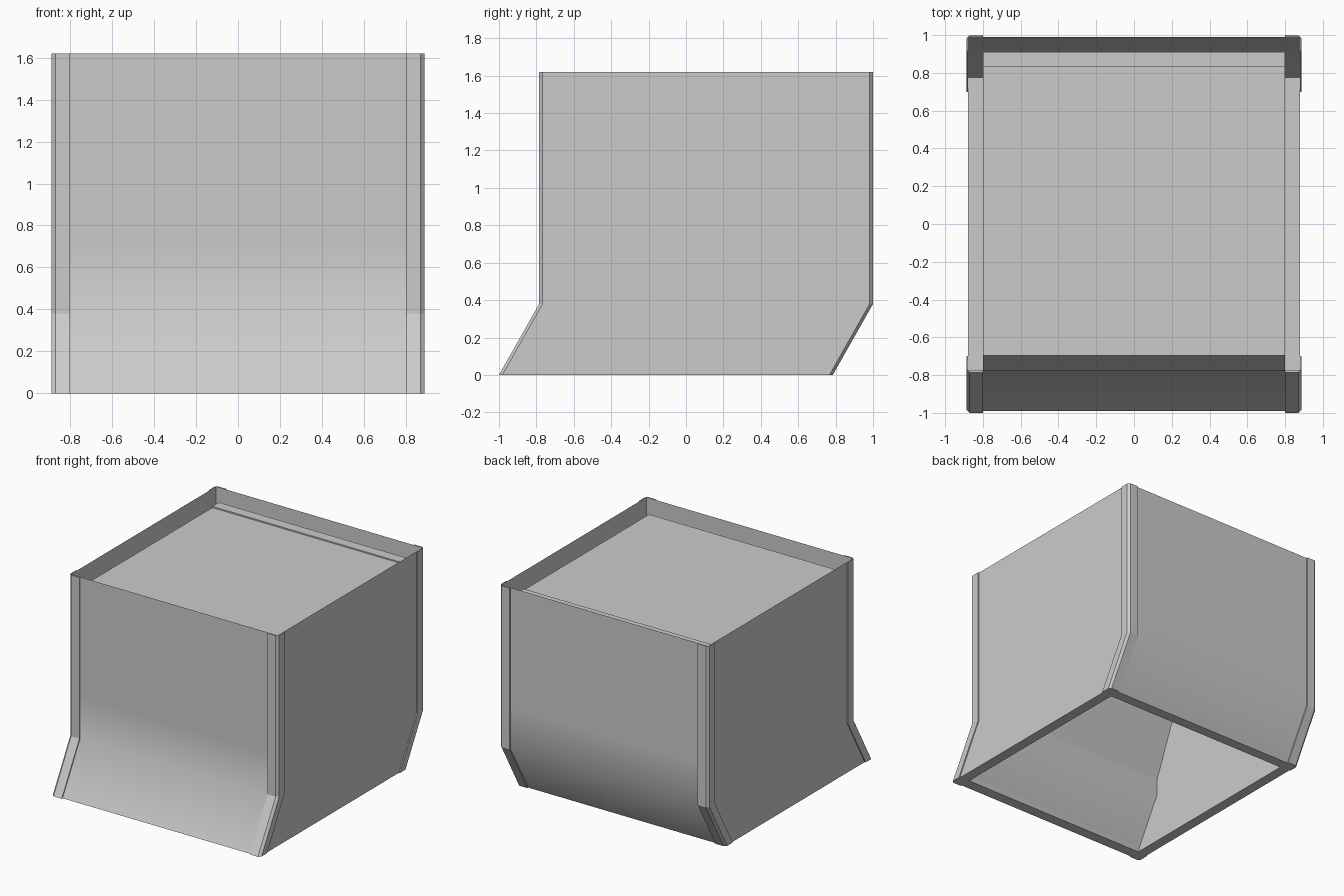
import bpy, bmesh

if "Cube" in bpy.data.objects:
    bpy.data.objects.remove(bpy.data.objects["Cube"])

TOP, BEND, KICK = 1.62, 0.38, -0.215
FRONT, BACK = -0.785, 1.0          # outer trim planes above the bend


def shift(z):
    """Sideways offset in y of the kinked lower part."""
    return KICK * max(0.0, 1 - z / BEND)


def loft(name, sections, caps=False, smooth=False):
    """Skin a list of closed loops that all have the same point count."""
    bm = bmesh.new()
    rows = [[bm.verts.new(p) for p in s] for s in sections]
    n = len(rows[0])
    for a, b in zip(rows, rows[1:]):
        for i in range(n):
            j = (i + 1) % n
            bm.faces.new((a[i], b[i], b[j], a[j]))
    if caps:
        bm.faces.new(rows[0])
        bm.faces.new(rows[-1][::-1])
        bmesh.ops.recalc_face_normals(bm, faces=bm.faces)
    me = bpy.data.meshes.new(name)
    bm.to_mesh(me)
    bm.free()
    ob = bpy.data.objects.new(name, me)
    bpy.context.collection.objects.link(ob)
    if smooth:
        bpy.ops.object.select_all(action='DESELECT')
        ob.select_set(True)
        bpy.context.view_layer.objects.active = ob
        bpy.ops.object.shade_smooth_by_angle(angle=0.7)
    return ob


def rect(x, inset, z):
    """Rectangular loop of the box at height z."""
    y0, y1 = FRONT + inset + shift(z), BACK - inset + shift(z)
    return [(-x, y0, z), (x, y0, z), (x, y1, z), (-x, y1, z)]


# Outer walls, flat bottom rim and inner walls as one skin
loft("box_walls",
     [rect(0.88, 0.01, z) for z in (TOP, 0.7, BEND, 0)]
     + [rect(0.80, 0.09, z) for z in (0, BEND, 1.54)], smooth=True)

# Recessed lid and the narrow strip along its back edge
loft("recessed_lid", [rect(0.80, 0.09, z) for z in (1.53, 1.54)], caps=True)
ys, ye = 0.83, BACK - 0.09
loft("lid_back_strip",
     [[(-0.8, ys, z), (0.8, ys, z), (0.8, ye, z), (-0.8, ye, z)]
      for z in (1.53, 1.55)], caps=True)

# Sloping inner front panel, seen through the bottom opening
yb = FRONT + 0.09 + KICK
slope = 0.415
loft("inner_front_panel",
     [[(-0.8, yb + slope * z, z), (0.8, yb + slope * z, z),
       (0.8, yb + slope * z + 0.005, z), (-0.8, yb + slope * z + 0.005, z)]
      for z in (0.0, 1.53)], caps=True)

# Chamfered corner trims that follow the kink
profile = [(0.80, 0.0), (0.87, 0.0), (0.888, 0.018), (0.888, 0.085),
           (0.88, 0.085), (0.88, 0.01), (0.80, 0.01)]
for sx, side in ((1, "right"), (-1, "left")):
    for sy, base, end in ((1, FRONT, "front"), (-1, BACK, "back")):
        loft(f"corner_trim_{end}_{side}",
             [[(sx * x, base + sy * d + shift(z), z) for x, d in profile]
              for z in (0.0, BEND, TOP)], caps=True)
